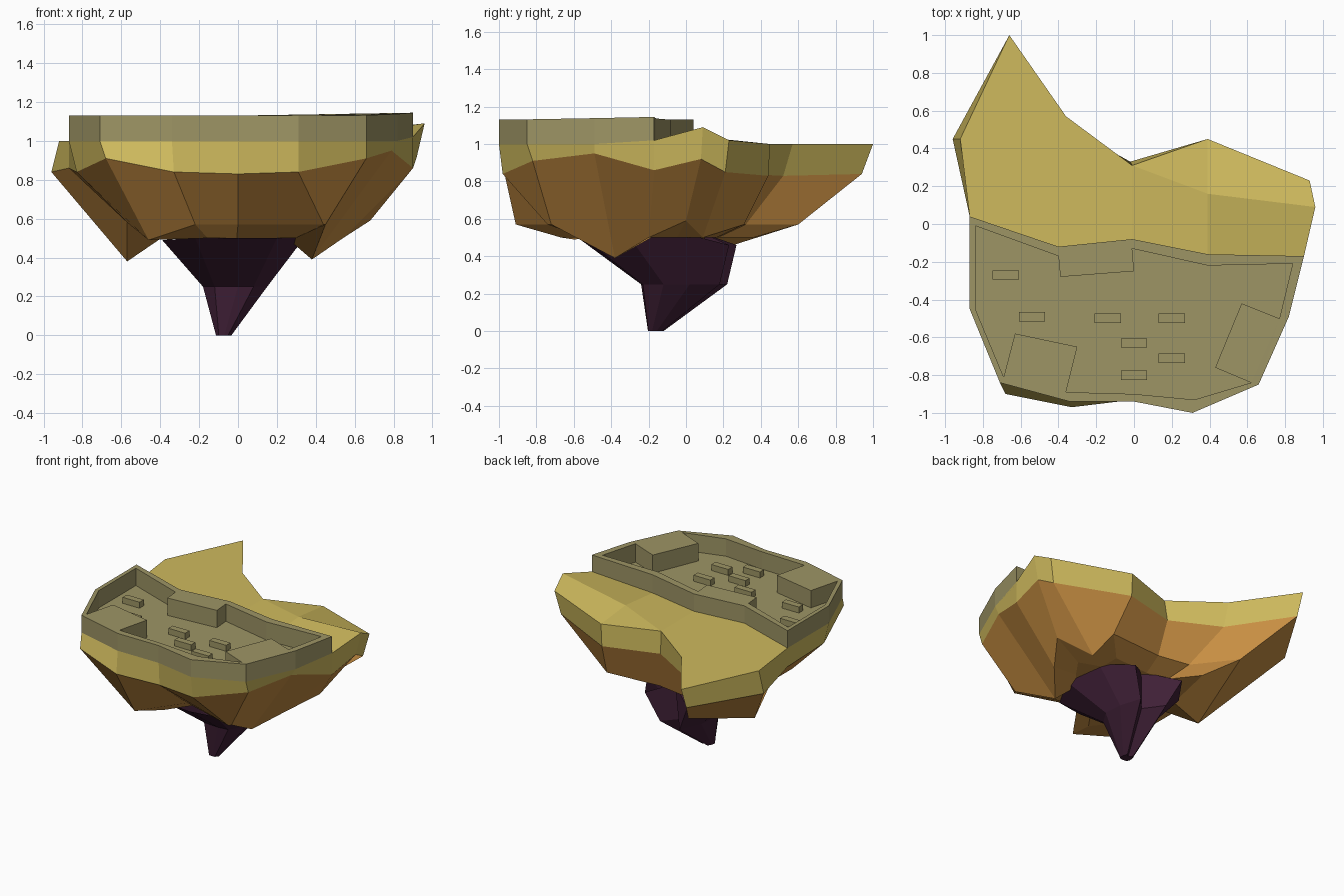
import bpy, bmesh
from mathutils import Vector

if "Cube" in bpy.data.objects:
    bpy.data.objects.remove(bpy.data.objects["Cube"])


def mat(name, rgb):
    m = bpy.data.materials.new(name)
    m.diffuse_color = (*rgb, 1)
    m.use_nodes = True
    m.node_tree.nodes["Principled BSDF"].inputs["Base Color"].default_value = m.diffuse_color
    return m


GRASS = mat("dry_grass", (0.62, 0.49, 0.11))
EARTH = mat("earth", (0.57, 0.27, 0.055))
STONE = mat("stone", (0.34, 0.30, 0.13))
ROCK = mat("dark_rock", (0.05, 0.014, 0.037))


def finish(bm, name, *mats):
    bmesh.ops.recalc_face_normals(bm, faces=bm.faces)
    me = bpy.data.meshes.new(name)
    bm.to_mesh(me)
    bm.free()
    for m in mats:
        me.materials.append(m)
    ob = bpy.data.objects.new(name, me)
    bpy.context.collection.objects.link(ob)
    return ob


def ring(bm, pts):
    return [bm.verts.new(p) for p in pts]


def skin(bm, a, b, mi=0):
    n = len(a)
    for i in range(n):
        j = (i + 1) % n
        bm.faces.new((a[i], a[j], b[j], b[i])).material_index = mi


# Island rings, counter-clockwise from front centre: rim, band, underside
rim = [(0, -.94, 1), (.31, -1, 1), (.66, -.85, 1), (.82, -.49, 1),
       (.90, -.17, 1.02), (.96, .09, 1.09), (.93, .23, 1.02), (.39, .45, 1),
       (-.01, .31, 1), (-.36, .57, 1), (-.66, 1, 1), (-.92, .45, 1),
       (-.87, .04, 1), (-.87, -.45, 1), (-.71, -.84, 1), (-.34, -.94, 1)]
band = [(0, -.93, .83), (.31, -.98, .84), (.66, -.82, .91), (.79, -.49, .95),
        (.90, -.17, .86), (.92, .08, .92), (.89, .21, .85), (.39, .44, .83),
        (-.02, .33, .84), (-.36, .52, .83), (-.66, .94, .84), (-.96, .45, .84),
        (-.87, .04, .86), (-.83, -.45, .84), (-.68, -.90, .91), (-.33, -.97, .84)]
under = [(0, -.60, .57), (.44, -.74, .57), (.45, -.72, .57), (.38, -.38, .39),
         (.54, -.20, .50), (.68, 0, .59), (.44, .09, .50), (.44, .31, .57),
         (.02, .28, .57), (-.22, .32, .57), (-.44, .60, .57), (-.57, 0, .38),
         (-.57, -.20, .58), (-.57, -.45, .58), (-.46, -.60, .49), (-.22, -.91, .57)]
bm = bmesh.new()
r1, r2, r3 = ring(bm, rim), ring(bm, band), ring(bm, under)
skin(bm, r1, r2, 0)
skin(bm, r2, r3, 1)
# Underside folds in towards the rock spike
centre = Vector((-.02, -.15, .50))
r4 = []
for p in under:
    q = Vector(p).lerp(centre, .32)
    r4.append(bm.verts.new((q.x, q.y, .50)))
skin(bm, r3, r4, 1)
core = bm.verts.new(centre)
for i in range(16):
    bm.faces.new((r4[i], core, r4[(i + 1) % 16])).material_index = 1
# Open ground behind the fortress
back = ring(bm, [(.39, -.16, 1), (-.01, -.08, 1), (-.40, -.12, 1)])
ridge = bm.verts.new((.39, .16, 1.03))
bm.faces.new((r1[8], r1[9], r1[10], r1[11], r1[12], back[2], back[1]))
bm.faces.new((back[1], back[0], ridge, r1[8]))
bm.faces.new((back[0], r1[4], r1[5], ridge))
bm.faces.new((r1[8], ridge, r1[7]))
bm.faces.new((ridge, r1[5], r1[6], r1[7]))
finish(bm, "island", GRASS, EARTH)

# Fortress wall with corner buildings around a sunken courtyard
outer = [(0, -.94), (.31, -1), (.66, -.85), (.82, -.49), (.90, -.17), (.39, -.16),
         (-.01, -.08), (-.40, -.12), (-.87, .04), (-.87, -.45), (-.71, -.84), (-.34, -.94)]
inner = [(0, -.90), (.32, -.93), (.62, -.84), (.43, -.76), (.57, -.42), (.77, -.50),
         (.84, -.21), (.39, -.22), (-.01, -.13), (0, -.25), (-.39, -.28), (-.40, -.17),
         (-.84, -.01), (-.84, -.45), (-.69, -.81), (-.63, -.58), (-.30, -.65), (-.36, -.89)]
FLOOR = 1.0


def top_z(x, y):
    return 1.13 + .02 * max(x, 0) * max(y + 1, 0)


bm = bmesh.new()
ot = ring(bm, [(x, y, top_z(x, y)) for x, y in outer])
it = ring(bm, [(x, y, top_z(x, y)) for x, y in inner])
edges = [bm.edges.new((r[i], r[i - 1])) for r in (ot, it) for i in range(len(r))]
bmesh.ops.triangle_fill(bm, edges=edges, use_beauty=True, normal=Vector((0, 0, 1)))
skin(bm, ot, ring(bm, [(x, y, 1.0) for x, y in outer]))
low = ring(bm, [(x, y, FLOOR) for x, y in inner])
skin(bm, it, low)
bm.faces.new(low)
finish(bm, "fortress_wall", STONE)

# Small huts in the courtyard
for i, (x, y) in enumerate([(-.68, -.27), (-.54, -.49), (-.14, -.50), (.20, -.50),
                            (0, -.63), (.20, -.71), (0, -.80)]):
    bm = bmesh.new()
    bmesh.ops.create_cube(bm, size=1)
    for v in bm.verts:
        v.co = (x + v.co.x * .14, y + v.co.y * .05, FLOOR + .02 + v.co.z * .05)
    finish(bm, f"hut_{i + 1}", STONE)

# Dark rock spike hanging underneath
upper = [(0, -.58, .50), (.20, -.55, .50), (.34, -.30, .50), (.31, 0, .52),
         (.18, .23, .46), (.02, .10, .52), (-.20, .27, .46), (-.38, .02, .48),
         (-.39, -.30, .49), (-.22, -.55, .50)]
waist = [(0, -.24), (.08, -.23), (.15, -.12), (.14, .02), (.09, .18),
         (0, .08), (-.10, .22), (-.17, .06), (-.18, -.12), (-.12, -.23)]
bm = bmesh.new()
a = ring(bm, upper)
b = ring(bm, [(x, y, .25) for x, y in waist])
c = ring(bm, [(-.07 + x * .24, -.16 + y * .18, 0) for x, y in waist])
skin(bm, a, b)
skin(bm, b, c)
bm.faces.new(c)
finish(bm, "rock_spike", ROCK)
